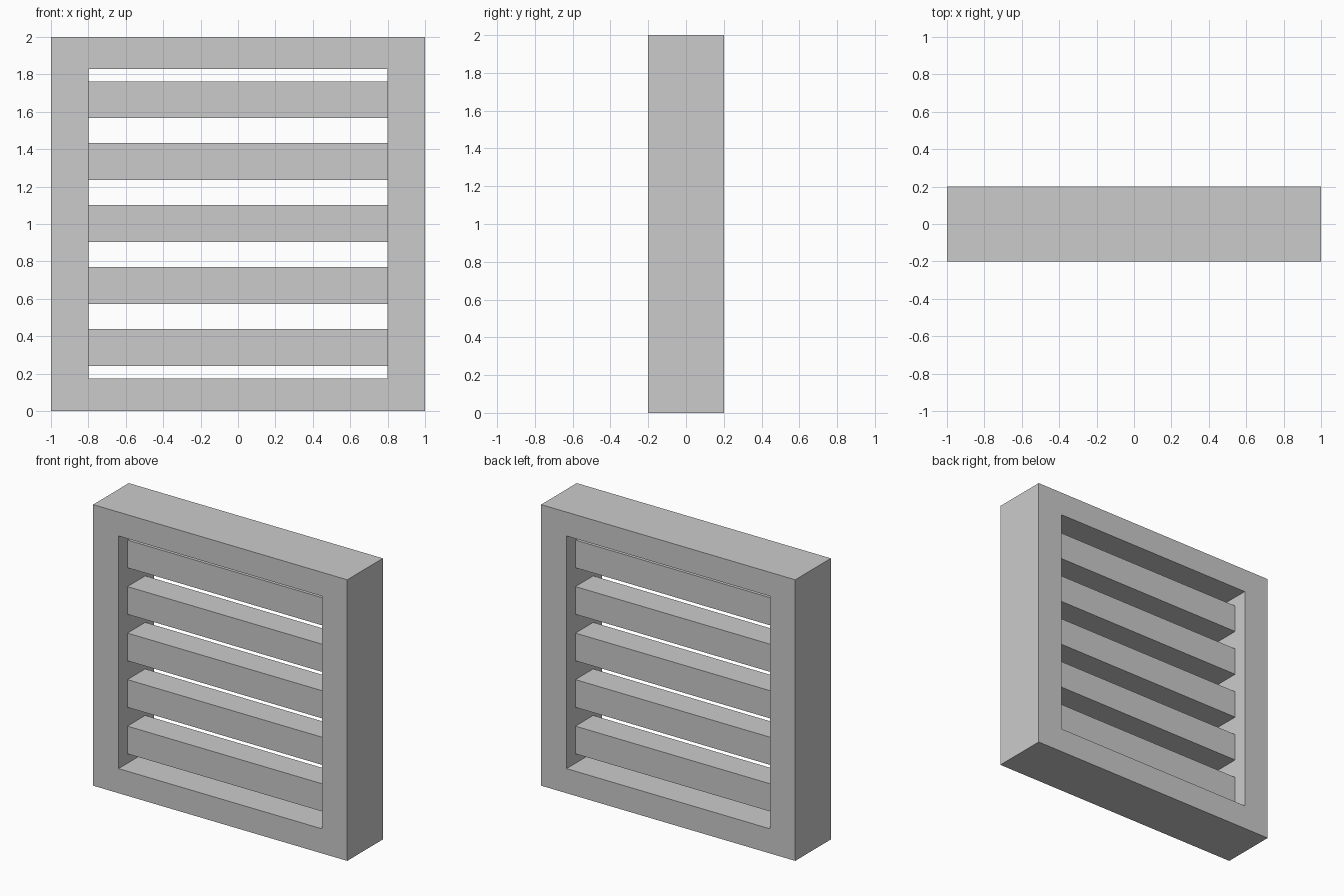
import bpy, bmesh

if "Cube" in bpy.data.objects:
    bpy.data.objects.remove(bpy.data.objects["Cube"])

W, Y = 1.0, 0.2                    # frame half width and half depth
IN_X, Z0, Z1 = 0.8, 0.175, 1.83    # opening
COUNT, SLAT_Y = 5, 0.1
PITCH = (Z1 - Z0) / COUNT
SLAT_H = PITCH * 0.595


def add_object(name, bm):
    bmesh.ops.recalc_face_normals(bm, faces=bm.faces)
    mesh = bpy.data.meshes.new(name)
    bm.to_mesh(mesh)
    bm.free()
    obj = bpy.data.objects.new(name, mesh)
    bpy.context.collection.objects.link(obj)
    return obj


def rect(bm, x, za, zb, y):
    return [bm.verts.new(p) for p in ((-x, y, za), (x, y, za), (x, y, zb), (-x, y, zb))]


# Frame: rectangular ring extruded front to back
bm = bmesh.new()
outer = rect(bm, W, 0, 2, -Y)
inner = rect(bm, IN_X, Z0, Z1, -Y)
ring = [bm.faces.new((outer[i], outer[(i + 1) % 4], inner[(i + 1) % 4], inner[i]))
        for i in range(4)]
ext = bmesh.ops.extrude_face_region(bm, geom=ring, use_keep_orig=True)
back = [g for g in ext["geom"] if isinstance(g, bmesh.types.BMVert)]
bmesh.ops.translate(bm, verts=back, vec=(0, 2 * Y, 0))
add_object("frame", bm)

# Horizontal slats, recessed in the opening
for i in range(COUNT):
    bm = bmesh.new()
    bmesh.ops.create_cube(bm, size=1)
    bmesh.ops.scale(bm, verts=bm.verts, vec=(2 * IN_X, 2 * SLAT_Y, SLAT_H))
    slat = add_object(f"slat_{i + 1}", bm)
    slat.location.z = Z0 + PITCH * (i + 0.5)
